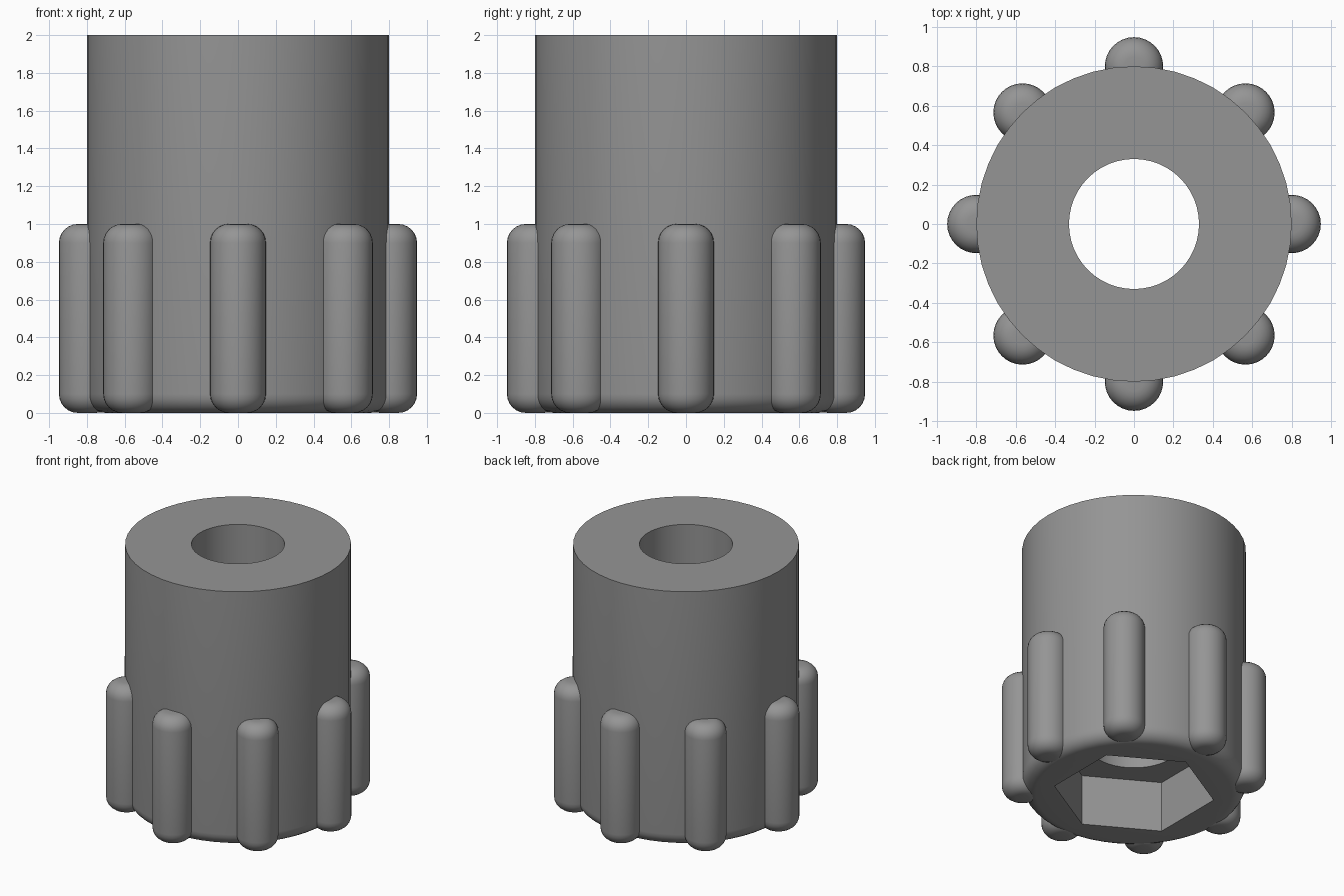
import bpy, bmesh, math

if "Cube" in bpy.data.objects:
    bpy.data.objects.remove(bpy.data.objects["Cube"])

SEG = 48
grey = bpy.data.materials.new("plain grey")
grey.diffuse_color = (0.30, 0.30, 0.30, 1)
grey.use_nodes = True
grey.node_tree.nodes["Principled BSDF"].inputs["Base Color"].default_value = grey.diffuse_color


def lathe(name, profile, seg, closed):
    """Spin (radius, z) pairs; a radius may also be a function of the angle."""
    bm = bmesh.new()
    rings = []
    for r, z in profile:
        ring = []
        for i in range(seg):
            a = math.tau * i / seg
            rad = r(a) if callable(r) else r
            ring.append(bm.verts.new((rad * math.cos(a), rad * math.sin(a), z)))
        rings.append(ring)
    pairs = list(zip(rings, rings[1:]))
    if closed:
        pairs.append((rings[-1], rings[0]))
    else:
        bm.faces.new(rings[0])
        bm.faces.new(rings[-1])
    for lo, hi in pairs:
        for i in range(seg):
            j = (i + 1) % seg
            bm.faces.new((lo[i], lo[j], hi[j], hi[i]))
    bmesh.ops.recalc_face_normals(bm, faces=bm.faces)
    mesh = bpy.data.meshes.new(name)
    bm.to_mesh(mesh)
    bm.free()
    mesh.materials.append(grey)
    obj = bpy.data.objects.new(name, mesh)
    bpy.context.collection.objects.link(obj)
    return obj


def fillet(r, z, rad, start, steps=6):
    """Quarter arc centred on (r, z), from the start angle in degrees."""
    angles = [math.radians(start + 90 * k / steps) for k in range(steps + 1)]
    return [(r + rad * math.cos(a), z + rad * math.sin(a)) for a in angles]


def hexagon(a):
    """Radius of the hex socket, with corners on the y axis."""
    return 0.5 / math.cos((a + math.pi / 6) % (math.pi / 3) - math.pi / 6)


# Body: rounded lower rim, round bore, hex socket underneath
body = lathe("knob_body",
             fillet(0.7, 0.1, 0.1, -90)
             + [(0.8, 2.0), (0.33, 2.0), (0.33, 0.4), (hexagon, 0.4), (hexagon, 0.0)],
             SEG, True)
parts = [body]

# Grip ribs: eight rounded posts around the lower half
R = 0.148
for k in range(8):
    a = math.tau * k / 8
    rib = lathe(f"grip_rib_{k + 1}",
                fillet(R - 0.1, 0.1, 0.1, -90) + fillet(R - 0.1, 0.9, 0.1, 0),
                32, False)
    rib.location = (0.8 * math.cos(a), 0.8 * math.sin(a), 0)
    parts.append(rib)

# Smooth shading with crisp edges
for obj in parts:
    obj.select_set(True)
bpy.context.view_layer.objects.active = body
bpy.ops.object.shade_smooth_by_angle(angle=math.radians(30))
